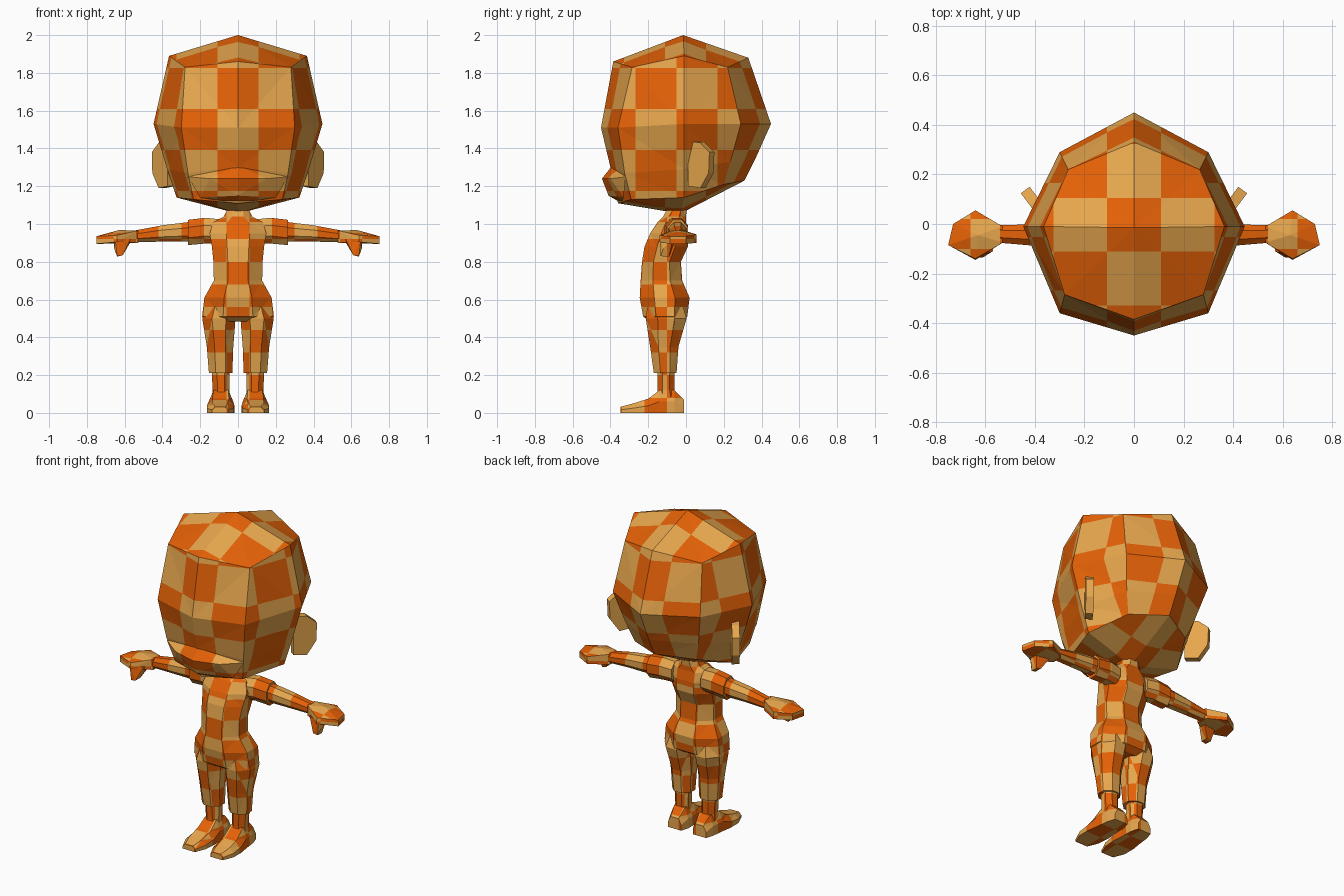
import bpy, bmesh, math
from mathutils import Vector

if "Cube" in bpy.data.objects:
    bpy.data.objects.remove(bpy.data.objects["Cube"])


def material(name, col):
    m = bpy.data.materials.new(name)
    m.diffuse_color = (*col, 1)
    m.use_nodes = True
    m.node_tree.nodes["Principled BSDF"].inputs["Base Color"].default_value = m.diffuse_color
    return m


MATS = [material("tan", (0.80, 0.385, 0.075)), material("orange", (0.78, 0.12, 0.002))]


def dominant(f):
    n = f.normal
    w = (abs(n.x), abs(n.y) * 1.1, abs(n.z) * 0.9)
    return w.index(max(w))


def finish(name, bm, tile, origin, top_shift=0.0):
    """Cut the mesh along a checker grid and colour the tiles alternately."""
    bmesh.ops.recalc_face_normals(bm, faces=bm.faces[:])
    bmesh.ops.triangulate(bm, faces=bm.faces[:])
    bm.normal_update()

    def start(a, d):              # grid origin along axis a on faces facing axis d
        return origin[a] + (top_shift if (a, d) == (1, 2) else 0)

    for a, d in ((a, d) for a in range(3) for d in range(3) if a != d):
        vals = [v.co[a] for v in bm.verts]
        o = start(a, d)
        lo = math.floor((min(vals) - o) / tile)
        hi = math.ceil((max(vals) - o) / tile)
        no = Vector([float(i == a) for i in range(3)])
        for k in range(lo, hi + 1):
            c = o + (k + 0.5) * tile
            if not min(vals) + 0.001 < c < max(vals) - 0.001:
                continue
            faces = [f for f in bm.faces if dominant(f) == d]
            edges = {e for f in faces for e in f.edges}
            verts = {v for f in faces for v in f.verts}
            bmesh.ops.bisect_plane(bm, geom=list(verts) + list(edges) + faces,
                                   dist=1e-5, plane_co=no * c, plane_no=no)
            bm.normal_update()
    for f in bm.faces:
        c, d = f.calc_center_median(), dominant(f)
        s = sum(round((c[a] - start(a, d)) / tile) for a in range(3) if a != d)
        f.material_index = s % 2
    me = bpy.data.meshes.new(name)
    bm.to_mesh(me)
    bm.free()
    for m in MATS:
        me.materials.append(m)
    ob = bpy.data.objects.new(name, me)
    bpy.context.collection.objects.link(ob)
    return ob


def loft(name, rings, tile=0.12, origin=(0, -0.16, 0.62), poles=None, top_shift=0.0):
    bm = bmesh.new()
    rows = [[bm.verts.new(p) for p in r] for r in rings]
    n = len(rows[0])
    for a, b in zip(rows, rows[1:]):
        for i in range(n):
            j = (i + 1) % n
            bm.faces.new((a[i], a[j], b[j], b[i]))
    for k, row in enumerate((rows[0], rows[-1])):
        if poles:
            c = bm.verts.new(poles[k])
            for i in range(n):
                bm.faces.new((c, row[i], row[(i + 1) % n]))
        else:
            bm.faces.new(row)
    return finish(name, bm, tile, origin, top_shift)


def hull(name, pts, tile=0.12, origin=(0, -0.16, 0.62)):
    bm = bmesh.new()
    vs = [bm.verts.new(p) for p in pts]
    r = bmesh.ops.convex_hull(bm, input=vs)
    junk = {g for g in r["geom_interior"] + r["geom_unused"] if isinstance(g, bmesh.types.BMVert)}
    if junk:
        bmesh.ops.delete(bm, geom=list(junk), context='VERTS')
    return finish(name, bm, tile, origin)


def octagon(cu, cv, ru, rv):
    k = math.cos(math.pi / 8)
    return [(cu + ru / k * math.cos(a), cv + rv / k * math.sin(a))
            for a in (math.pi * (i + 0.5) / 4 for i in range(8))]


def upright(name, secs):          # sections: z, cx, cy, rx, ry
    return loft(name, [[(u, v, z) for u, v in octagon(cx, cy, rx, ry)]
                       for z, cx, cy, rx, ry in secs])


def sideways(name, secs, s):      # sections: x, cy, cz, ry, rz
    return loft(name, [[(s * x, u, v) for u, v in octagon(cy, cz, ry, rz)]
                       for x, cy, cz, ry, rz in secs])


# Head: eight-sided faceted ball with off-round rings
HEAD = dict(tile=0.217, origin=(0, -0.16, 1.5))


def head_ring(half):
    return half + [(-x, y, z) for x, y, z in half[-2:0:-1]]


loft("head", [
    head_ring([(0, -0.385, 1.86), (0.28, -0.285, 1.83), (0.365, -0.01, 1.89),
               (0.265, 0.22, 1.83), (0, 0.33, 1.88)]),
    head_ring([(0, -0.45, 1.51), (0.30, -0.36, 1.51), (0.447, -0.01, 1.53),
               (0.30, 0.29, 1.53), (0, 0.45, 1.53)]),
    head_ring([(0, -0.40, 1.30), (0.265, -0.325, 1.27), (0.375, -0.01, 1.29),
               (0.25, 0.235, 1.33), (0, 0.365, 1.34)]),
    head_ring([(0, -0.36, 1.11), (0.235, -0.29, 1.13), (0.325, -0.01, 1.14),
               (0.21, 0.20, 1.21), (0, 0.31, 1.23)]),
], poles=[(0, -0.015, 2.0), (0, -0.03, 1.055)], top_shift=-0.06, **HEAD)

# Mouth ledge
hull("snout", [(0, -0.39, 1.31), (0, -0.445, 1.24), (0, -0.41, 1.15), (0, -0.34, 1.11)] +
     [(s * x, y, z) for s in (1, -1) for x, y, z in
      ((0.265, -0.32, 1.25), (0.15, -0.40, 1.24), (0.2, -0.33, 1.14))], **HEAD)

# Torso with neck, waist and hips
upright("torso", [
    (1.09, 0, -0.045, 0.05, 0.05), (1.04, 0, -0.06, 0.075, 0.06),
    (1.01, 0, -0.075, 0.13, 0.075), (0.95, 0, -0.09, 0.15, 0.10),
    (0.88, 0, -0.105, 0.138, 0.115), (0.80, 0, -0.13, 0.13, 0.103),
    (0.70, 0, -0.13, 0.128, 0.11), (0.61, 0, -0.113, 0.178, 0.132),
    (0.51, 0, -0.11, 0.19, 0.117), (0.485, 0, -0.11, 0.11, 0.08)])

for s, side in ((1, "left"), (-1, "right")):
    # Ear: angled slab, plain tan
    ear = [(0, 1.2), (0, 1.44), (0.08, 1.43), (0.14, 1.38), (0.135, 1.27), (0.08, 1.19)]
    loft(side + "_ear", [[(s * (0.355 + 0.6 * u + 0.8 * t), 0.025 + 0.8 * u - 0.6 * t, z)
                          for u, z in ear] for t in (-0.022, 0.022)],
         tile=4, origin=(0, 0, 1.3))
    # Trouser leg and the thinner ankle below its hem
    upright(side + "_trouser_leg", [
        (0.56, s * 0.092, -0.11, 0.075, 0.095), (0.50, s * 0.101, -0.105, 0.088, 0.108),
        (0.35, s * 0.095, -0.115, 0.07, 0.075), (0.21, s * 0.092, -0.11, 0.062, 0.06)])
    upright(side + "_ankle", [
        (0.23, s * 0.092, -0.105, 0.048, 0.045), (0.12, s * 0.09, -0.105, 0.044, 0.045),
        (0.05, s * 0.09, -0.1, 0.055, 0.06)])
    # Foot: sections along y
    loft(side + "_foot", [
        [(s * (cx + k * r), y, m * h) for k, m in
         ((-1, 0), (1, 0), (1, 0.5), (0.6, 1), (-0.6, 1), (-1, 0.5))]
        for y, cx, r, h in ((-0.01, 0.085, 0.045, 0.07), (-0.06, 0.086, 0.06, 0.12),
                            (-0.14, 0.09, 0.065, 0.12), (-0.2, 0.092, 0.073, 0.075),
                            (-0.28, 0.095, 0.07, 0.05), (-0.347, 0.095, 0.042, 0.032))])
    # Sleeve and forearm
    sideways(side + "_sleeve", [
        (0.10, -0.06, 0.96, 0.06, 0.065), (0.17, -0.05, 0.965, 0.06, 0.068),
        (0.265, -0.045, 0.955, 0.055, 0.067)], s)
    sideways(side + "_forearm", [
        (0.24, -0.045, 0.96, 0.047, 0.053), (0.40, -0.045, 0.95, 0.043, 0.043),
        (0.54, -0.04, 0.935, 0.036, 0.032)], s)
    # Mitten hand and thumb
    hand = [(0.53, -0.01, 0.90), (0.53, -0.075, 0.90), (0.53, -0.01, 0.965), (0.53, -0.075, 0.965),
            (0.64, 0.055, 0.90), (0.64, 0.055, 0.945), (0.64, -0.145, 0.905), (0.64, -0.14, 0.94),
            (0.63, -0.045, 0.968), (0.73, 0.0, 0.895), (0.73, 0.0, 0.935),
            (0.75, -0.085, 0.895), (0.75, -0.085, 0.935)]
    hull(side + "_hand", [(s * x, y, z) for x, y, z in hand])
    thumb = [(0.56, -0.055, 0.92), (0.57, -0.11, 0.92), (0.65, -0.135, 0.92), (0.66, -0.07, 0.92),
             (0.655, -0.12, 0.87), (0.61, -0.085, 0.835), (0.64, -0.09, 0.827),
             (0.64, -0.135, 0.83), (0.61, -0.135, 0.835)]
    hull(side + "_thumb", [(s * x, y, z) for x, y, z in thumb])
